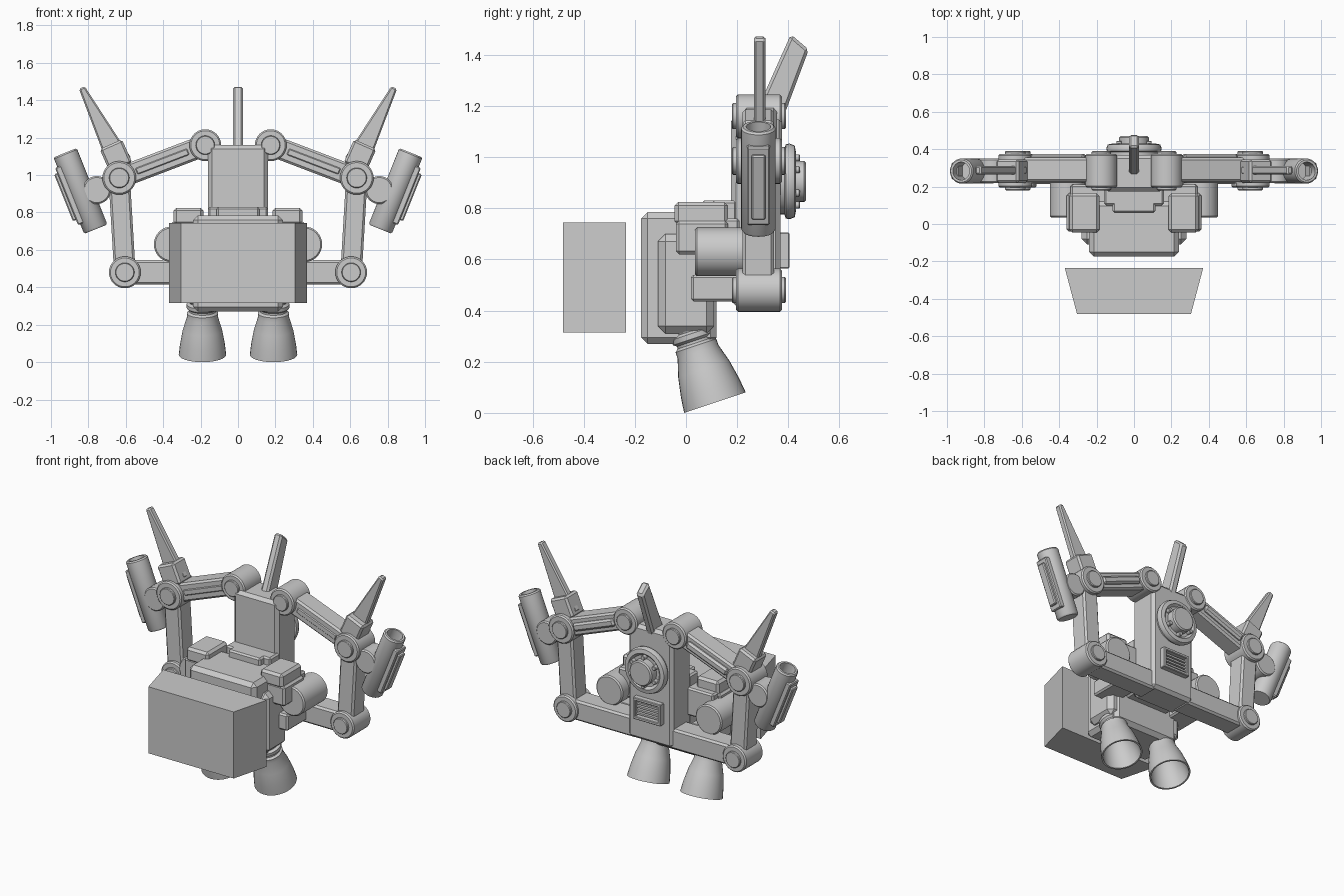
import bpy, bmesh, math
from mathutils import Matrix, Vector

if "Cube" in bpy.data.objects:
    bpy.data.objects.remove(bpy.data.objects["Cube"])

grey = bpy.data.materials.new("light_grey")
grey.use_nodes = True
COLOUR = (0.6, 0.6, 0.6, 1)
grey.diffuse_color = COLOUR
for node in grey.node_tree.nodes:
    if node.type == "BSDF_PRINCIPLED":
        node.inputs["Base Color"].default_value = COLOUR


def finish(name, bm, bevel=0, smooth=False):
    bmesh.ops.recalc_face_normals(bm, faces=bm.faces)
    mesh = bpy.data.meshes.new(name)
    bm.to_mesh(mesh)
    bm.free()
    mesh.materials.append(grey)
    ob = bpy.data.objects.new(name, mesh)
    bpy.context.collection.objects.link(ob)
    if bevel:
        mod = ob.modifiers.new("bevel", "BEVEL")
        mod.width = bevel
        mod.segments = 1
    if smooth:
        bpy.ops.object.select_all(action="DESELECT")
        ob.select_set(True)
        bpy.context.view_layer.objects.active = ob
        bpy.ops.object.shade_smooth_by_angle(angle=math.radians(35))
    return ob


def box(name, centre, size, bevel=0.01, tilt=0):
    """Box, turned about the y axis by tilt."""
    bm = bmesh.new()
    m = Matrix.Translation(centre) @ Matrix.Rotation(tilt, 4, "Y") @ Matrix.Diagonal((*size, 1))
    bmesh.ops.create_cube(bm, size=1, matrix=m)
    return finish(name, bm, bevel)


def span(name, x, y, z, bevel=0.01):
    """Box given by its extents on each axis."""
    ranges = (x, y, z)
    return box(name, [(a + b) / 2 for a, b in ranges], [abs(b - a) for a, b in ranges], bevel)


def beam(name, p, q, y, width, bevel=0.012):
    """Box running between two points (x, z)."""
    d = Vector(q) - Vector(p)
    mid = (Vector(p) + Vector(q)) / 2
    return box(name, (mid.x, sum(y) / 2, mid.y), (width, y[1] - y[0], d.length),
               bevel, math.atan2(d.x, d.y))


def prism(name, points, offset, bevel=0):
    """Polygon of 3D points pushed along an offset."""
    bm = bmesh.new()
    face = bm.faces.new([bm.verts.new(p) for p in points])
    new = bmesh.ops.extrude_face_region(bm, geom=[face])["geom"]
    bmesh.ops.translate(bm, verts=[g for g in new if isinstance(g, bmesh.types.BMVert)], vec=offset)
    return finish(name, bm, bevel)


def lathe(name, profile, origin, axis=(0, 1, 0), sides=32):
    """Turn (radius, distance) points about an axis."""
    bm = bmesh.new()
    verts = [bm.verts.new((r, 0, t)) for r, t in profile]
    edges = [bm.edges.new(pair) for pair in zip(verts, verts[1:])]
    bmesh.ops.spin(bm, geom=verts + edges, cent=(0, 0, 0), axis=(0, 0, 1),
                   angle=math.tau, steps=sides, use_duplicate=False)
    bmesh.ops.remove_doubles(bm, verts=bm.verts, dist=0.0005)
    m = Matrix.Translation(origin) @ Vector(axis).to_track_quat("Z", "Y").to_matrix().to_4x4()
    bm.transform(m)
    return finish(name, bm, smooth=True)


def drum(name, x, z, r, y, c=0.008):
    """Cylinder along y with chamfered rims."""
    return lathe(name, [(0, y[0]), (r - c, y[0]), (r, y[0] + c), (r, y[1] - c),
                        (r - c, y[1]), (0, y[1])], (x, 0, z))


def joint(name, x, z, r):
    drum(name, x, z, r, (0.195, 0.375))
    drum(name + "_cap", x, z, r * 0.6, (0.18, 0.39), 0.004)


# Floating front block
prism("front_block", [(-0.37, -0.235, 0.315), (0.37, -0.235, 0.315),
                      (0.305, -0.48, 0.315), (-0.305, -0.48, 0.315)], (0, 0, 0.43))

# Torso
span("torso", (-0.24, 0.24), (-0.175, 0.12), (0.27, 0.785), 0.025)
span("torso_sides", (-0.28, 0.28), (-0.11, 0.11), (0.31, 0.7), 0.03)
span("torso_tab", (-0.115, 0.115), (0.06, 0.18), (0.77, 0.83))
span("torso_bridge", (-0.16, 0.16), (0.1, 0.2), (0.45, 0.83))

# Spine column with vent, round hatch and tail fin
span("spine_column", (-0.16, 0.16), (0.175, 0.37), (0.42, 1.16), 0.02)
for s in (-1, 1):
    span("vent_side", (s * 0.08, s * 0.1), (0.36, 0.405), (0.565, 0.705), 0.004)
    span("vent_rail", (-0.1, 0.1), (0.36, 0.405), (0.635 + s * 0.05, 0.635 + s * 0.07), 0.004)
for i in range(4):
    span("vent_slat", (-0.08, 0.08), (0.36, 0.392), (0.595 + i * 0.022, 0.607 + i * 0.022), 0)
lathe("hatch_ring", [(0, 0.36), (0.13, 0.36), (0.13, 0.385), (0.145, 0.39), (0.148, 0.405),
                     (0.14, 0.425), (0.115, 0.43), (0.1, 0.415), (0, 0.415)], (0, 0, 0.905))
drum("hatch_hub", 0, 0.905, 0.08, (0.4, 0.47))
for i in range(6):
    a = i * math.tau / 6
    drum("hatch_bolt", 0.092 * math.sin(a), 0.905 + 0.092 * math.cos(a), 0.014, (0.4, 0.445), 0.003)
prism("tail_fin", [(-0.027, 0.24, 1.1), (-0.027, 0.36, 1.1), (-0.027, 0.48, 1.42),
                   (-0.027, 0.41, 1.48)], (0.054, 0, 0), 0.012)

for s, side in ((1, "left_"), (-1, "right_")):
    # Shoulder pod and tank
    span(side + "pod_cap", (s * 0.185, s * 0.345), (-0.045, 0.165), (0.735, 0.825), 0.015)
    span(side + "pod_body", (s * 0.2, s * 0.36), (-0.04, 0.165), (0.62, 0.75), 0.012)
    span(side + "pod_mount", (s * 0.15, s * 0.34), (0.1, 0.21), (0.58, 0.76))
    drum(side + "tank", s * 0.355, 0.63, 0.095, (0.035, 0.28))

    # Arm frame: three beams and three joints
    hip, elbow, shoulder = (s * 0.605, 0.48), (s * 0.635, 0.985), (s * 0.175, 1.16)
    span(side + "lower_mount", (s * 0.18, s * 0.34), (0.02, 0.22), (0.435, 0.54))
    beam(side + "lower_beam", (s * 0.12, 0.48), hip, (0.215, 0.355), 0.13)
    beam(side + "upright_beam", hip, elbow, (0.22, 0.345), 0.115)
    beam(side + "upper_beam", shoulder, elbow, (0.225, 0.355), 0.115)
    beam(side + "upper_ridge", (s * 0.26, 1.128), (s * 0.55, 1.017), (0.22, 0.375), 0.05)
    joint(side + "lower_joint", *hip, 0.085)
    joint(side + "elbow_joint", *elbow, 0.09)
    joint(side + "shoulder_joint", *shoulder, 0.085)

    # Elbow blade
    beam(side + "blade_base", (s * 0.625, 1.04), (s * 0.68, 1.165), (0.22, 0.345), 0.13)
    prism(side + "blade", [(s * 0.57, 0.24 + 0.025, 1.09), (s * 0.71, 0.265, 1.09),
                           (s * 0.85, 0.265, 1.46), (s * 0.82, 0.265, 1.475)], (0, 0.045, 0), 0.008)

    # Outer barrel with its mount and side plates
    drum(side + "barrel_mount", s * 0.755, 0.92, 0.075, (0.22, 0.35))
    u, n = Vector((s * 0.373, 0, 0.928)), Vector((s * 0.928, 0, -0.373))
    mid = Vector((s * 0.8425, 0.283, 0.915))
    lathe(side + "barrel", [(0, -0.22), (0.06, -0.22), (0.067, -0.21), (0.067, 0.212),
                            (0.06, 0.22), (0.048, 0.22), (0.048, 0.1), (0, 0.1)], mid, u)
    tilt = math.atan2(u.x, u.z)
    box(side + "barrel_plate", mid + n * 0.06, (0.04, 0.09, 0.33), 0.006, tilt)
    box(side + "barrel_rib", mid + n * 0.075, (0.045, 0.055, 0.27), 0.006, tilt)

    # Thruster: ball, collar and hollow bell
    lathe(side + "thruster", [(0, -0.09), (0.06, -0.075), (0.088, -0.03), (0.09, 0.03), (0.075, 0.08),
                              (0.07, 0.095), (0.085, 0.105), (0.085, 0.125), (0.072, 0.135),
                              (0.072, 0.145), (0.084, 0.155), (0.084, 0.18), (0.105, 0.25),
                              (0.12, 0.33), (0.127, 0.39), (0.117, 0.39), (0.11, 0.33),
                              (0.09, 0.25), (0.06, 0.2), (0, 0.19)],
          (s * 0.19, -0.01, 0.41), (0, 0.316, -0.949))
